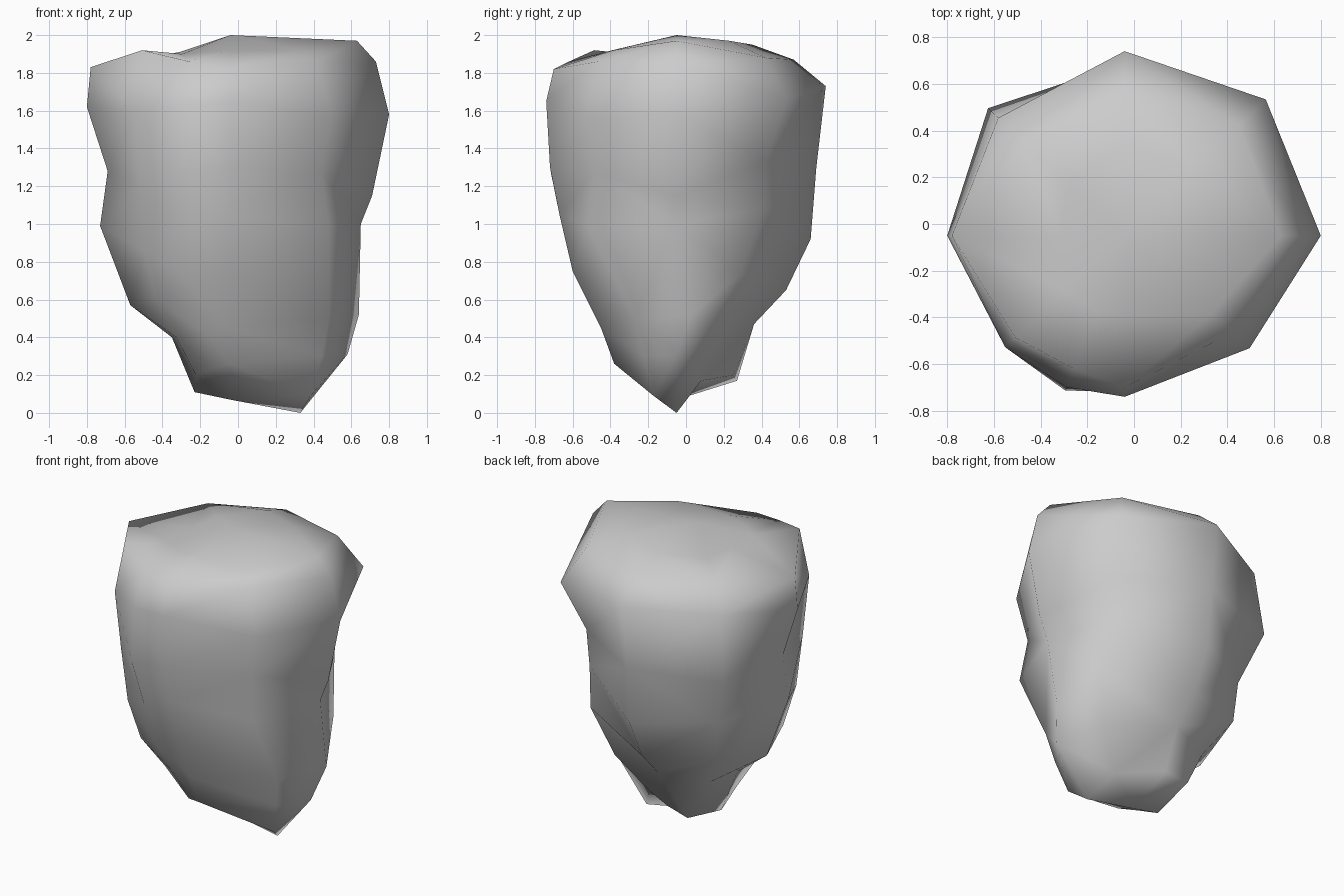
import bpy, bmesh
from math import sin, cos, radians

if "Cube" in bpy.data.objects:
    bpy.data.objects.remove(bpy.data.objects["Cube"])

CX, CY = -0.04, -0.05          # axis of the boulder
columns = []                   # (angle, [(radius, height, y shift), ...])


def column(angle, *profile):
    columns.append((angle, [(p + (0,))[:3] for p in profile]))


# Vertical profiles around the boulder, top to bottom
column(0, (.67, 1.97), (.77, 1.86), (.84, 1.58), (.75, 1.15),
       (.69, 1.0), (.68, .52, .08), (.62, .31), (.37, 0))
column(44, (.40, 1.97), (.68, 1.88), (.84, 1.66), (.68, 1.33),
       (.66, 1.08), (.77, .73, -.2), (.62, .4, -.2), (.36, .17, -.12))
column(90, (.40, 1.95), (.62, 1.87), (.79, 1.73), (.74, 1.3),
       (.71, .92), (.58, .65), (.41, .47), (.30, .2))
column(137, (.33, 1.91), (.59, 1.88), (.74, 1.71), (.80, 1.28),
       (.64, .94), (.61, .67), (.42, .44), (.22, .17, .17))
column(180, (.27, 1.91), (.74, 1.83), (.76, 1.62), (.65, 1.28),
       (.69, .99), (.53, .57), (.31, .40), (.19, .11))
column(223, (.35, 1.90), (.64, 1.92), (.70, 1.6), (.66, 1.2),
       (.62, .86), (.54, .6), (.39, .4), (.25, .2))
column(270, (.34, 1.92), (.65, 1.82), (.69, 1.65), (.67, 1.3),
       (.62, 1.05), (.55, .75), (.40, .45), (.33, .26))
column(318, (.50, 1.92), (.62, 1.86), (.72, 1.57), (.65, 1.27),
       (.70, .99), (.70, .5, .25), (.65, .3, .26), (.57, .09, .26))

# Extra bulging column on the front left, between its neighbours
mid = [tuple((u + v) / 2 for u, v in zip(a, b))
       for a, b in zip(columns[5][1], columns[6][1])]
mid[1] = (.61, 1.86, 0)
mid[3] = (.71, 1.26, 0)
columns.insert(6, (249, mid))

# Skin the columns into a closed stone
bm = bmesh.new()
top = bm.verts.new((CX, CY, 2.0))
bottom = bm.verts.new((CX, CY, 0.07))
grid = [[bm.verts.new((CX + r * cos(radians(a)),
                       CY + r * sin(radians(a)) + dy, z))
         for r, z, dy in prof] for a, prof in columns]
for i, c in enumerate(grid):
    n = grid[(i + 1) % len(grid)]
    bm.faces.new((top, c[0], n[0]))
    bm.faces.new((bottom, n[-1], c[-1]))
    for j in range(len(c) - 1):
        bm.faces.new((c[j], c[j + 1], n[j + 1], n[j]))
bmesh.ops.triangulate(bm, faces=[f for f in bm.faces if len(f.verts) == 4])
bmesh.ops.recalc_face_normals(bm, faces=bm.faces)
for f in bm.faces:
    f.smooth = True
mesh = bpy.data.meshes.new("boulder")
bm.to_mesh(mesh)
bm.free()
bpy.context.collection.objects.link(bpy.data.objects.new("boulder", mesh))
